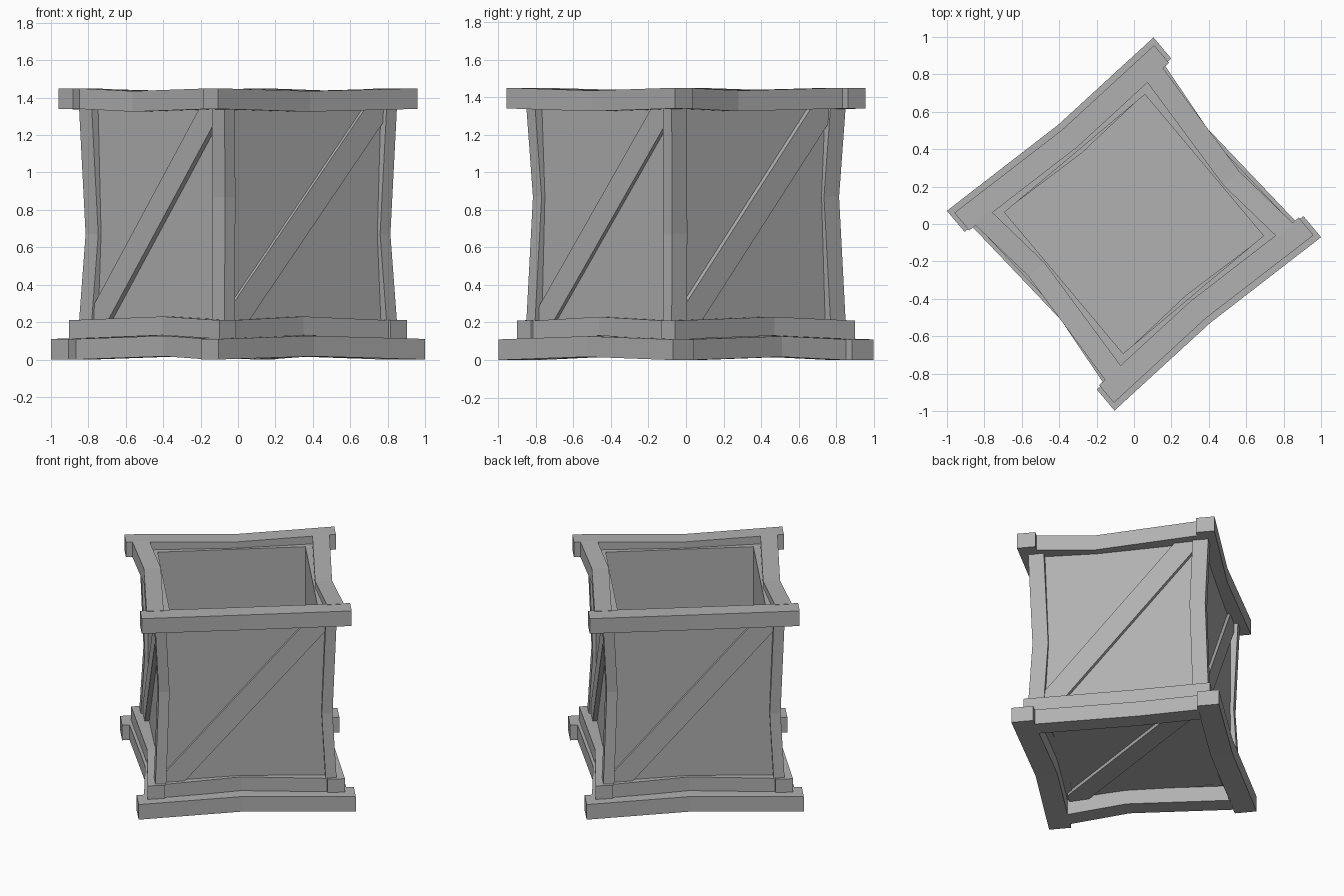
import bpy, bmesh
from math import radians
from mathutils import Matrix, Vector

if "Cube" in bpy.data.objects:
    bpy.data.objects.remove(bpy.data.objects["Cube"])

TURN = Matrix.Rotation(radians(40), 4, 'Z')   # whole crate is turned 40 degrees
GREY = bpy.data.materials.new("dark_grey")
GREY.diffuse_color = (0.44, 0.44, 0.44, 1)
GREY.use_nodes = True
GREY.node_tree.nodes["Principled BSDF"].inputs["Base Color"].default_value = GREY.diffuse_color


def finish(bm, name):
    bmesh.ops.recalc_face_normals(bm, faces=bm.faces)
    bm.transform(TURN)
    mesh = bpy.data.meshes.new(name)
    bm.to_mesh(mesh)
    bm.free()
    mesh.materials.append(GREY)
    ob = bpy.data.objects.new(name, mesh)
    bpy.context.collection.objects.link(ob)


def plank(name, lo, hi, axis=0, mid=0.0, shift=None):
    """Box from lo to hi; with shift, a middle ring at 'mid' is bowed by it."""
    lo, hi = Vector(lo), Vector(hi)
    bm = bmesh.new()
    bmesh.ops.create_cube(bm, size=1)
    for v in bm.verts:
        v.co = Vector([lo[i] if v.co[i] < 0 else hi[i] for i in range(3)])
    if shift:
        n = Vector((0, 0, 0))
        n[axis] = 1
        cut = bmesh.ops.bisect_plane(bm, geom=bm.verts[:] + bm.edges[:] + bm.faces[:],
                                     plane_co=n * mid, plane_no=n)
        for v in cut['geom_cut']:
            if isinstance(v, bmesh.types.BMVert):
                v.co += Vector(shift)
    finish(bm, name)


def prism(name, pts, extrude):
    bm = bmesh.new()
    face = bm.faces.new([bm.verts.new(p) for p in pts])
    ext = bmesh.ops.extrude_face_region(bm, geom=[face])
    bmesh.ops.translate(bm, vec=extrude,
                        verts=[g for g in ext['geom'] if isinstance(g, bmesh.types.BMVert)])
    # keep the starting cap so the prism is closed
    if face.is_valid is False or len(bm.faces) < len(pts) + 2:
        bmesh.ops.holes_fill(bm, edges=[e for e in bm.edges if e.is_boundary])
    finish(bm, name)


def frame(name, z0, z1, lu, u0, u1, lv, v0, v1, dz, off):
    """Four bars: two run along local x, two along local y."""
    for s, tag in ((-1, "a"), (1, "b")):
        v = sorted((s * v0, s * v1))
        u = sorted((s * u0, s * u1))
        plank(f"{name}_long_{tag}", (-lu, v[0], z0), (lu, v[1], z1), 0, 0.03 * s, (0, -0.03 * s, dz))
        plank(f"{name}_cross_{tag}", (u[0], -lv, z0), (u[1], lv, z1), 1, off * s, (-0.043 * s, 0, dz))


# Base, plinth and rim frames
frame("base_frame", 0, 0.11, 0.721, 0.545, 0.672, 0.55, 0.55, 0.697, 0.017, 0.14)
frame("plinth_frame", 0.11, 0.21, 0.54, 0.54, 0.655, 0.625, 0.50, 0.61, 0.02, 0.10)
frame("rim_frame", 1.34, 1.45, 0.697, 0.542, 0.655, 0.55, 0.54, 0.663, -0.015, -0.15)

# Corner posts, pinched at mid height
for su in (-1, 1):
    for sv in (-1, 1):
        u = sorted((su * 0.53, su * 0.602))
        v = sorted((sv * 0.5, sv * 0.605))
        plank(f"post_{'l' if su < 0 else 'r'}{'f' if sv < 0 else 'b'}",
              (u[0], v[0], 0.2), (u[1], v[1], 1.35), 2, 0.77 + 0.1 * su * sv,
              (-0.025 * su, -0.025 * sv, 0))

# Recessed wall panels and floor
for s, tag in ((-1, "a"), (1, "b")):
    v = sorted((s * 0.493, s * 0.557))
    u = sorted((s * 0.49, s * 0.557))
    plank(f"wall_long_{tag}", (-0.557, v[0], 0.12), (0.557, v[1], 1.39))
    plank(f"wall_cross_{tag}", (u[0], -0.493, 0.12), (u[1], 0.493, 1.39))
plank("floor", (-0.49, -0.493, 0.12), (0.49, 0.493, 0.18))


# Diagonal braces on every side, and one below the floor
def diagonal(w, a, b):
    return [(-w, a), (-w + 0.12, a), (w, b - 0.07), (w, b), (w - 0.13, b), (-w, a + 0.08)]


for s, tag in ((-1, "a"), (1, "b")):
    prism(f"brace_long_{tag}", [(-s * p, s * 0.55, z) for p, z in diagonal(0.535, 0.2, 1.345)],
          (0, s * 0.028, 0))
    prism(f"brace_cross_{tag}", [(s * 0.55, s * p, z) for p, z in diagonal(0.51, 0.2, 1.345)],
          (s * 0.037, 0, 0))
prism("brace_floor", [(q, p, 0.095) for p, q in diagonal(0.53, -0.545, 0.545)], (0, 0, 0.03))
